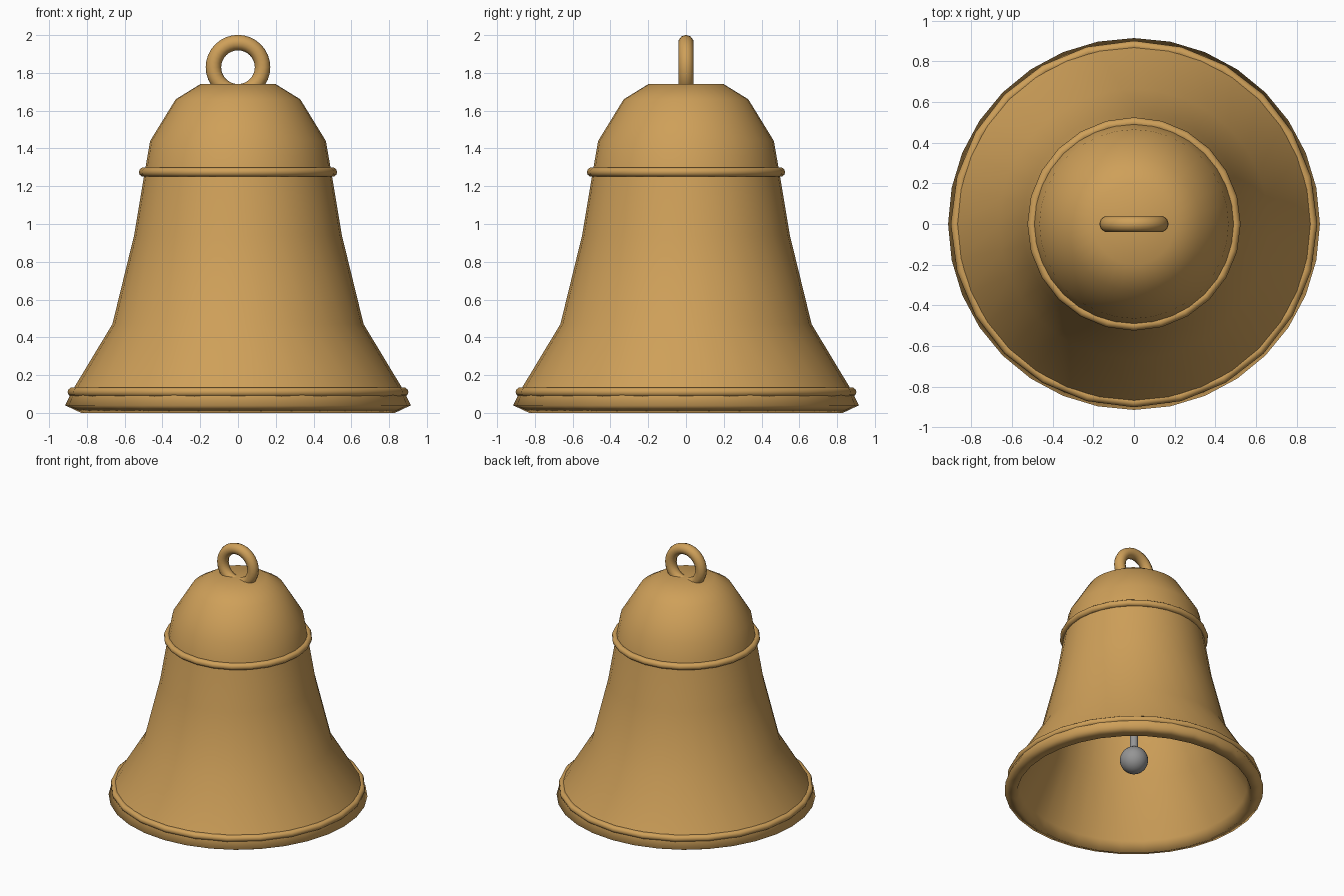
import bpy
from math import pi, radians

cube = bpy.data.objects.get("Cube")
if cube:
    bpy.data.objects.remove(cube, do_unlink=True)


def material(name, color):
    m = bpy.data.materials.new(name)
    m.use_nodes = True
    m.diffuse_color = (*color, 1)
    m.node_tree.nodes["Principled BSDF"].inputs["Base Color"].default_value = (*color, 1)
    return m


bronze = material("bronze", (0.62, 0.35, 0.10))
steel = material("grey steel", (0.30, 0.30, 0.30))


def finish(name, mat, angle=180):
    obj = bpy.context.object
    obj.name = obj.data.name = name
    obj.data.materials.append(mat)
    bpy.ops.object.shade_smooth_by_angle(angle=radians(angle))
    return obj


def ring(name, z, major, minor, segments=24, upright=False):
    bpy.ops.mesh.primitive_torus_add(
        location=(0, 0, z), rotation=(pi / 2 if upright else 0, 0, 0),
        major_radius=major, minor_radius=minor,
        major_segments=segments, minor_segments=10)
    return finish(name, bronze)


# Bell body: outer wall down to the lip, then the inner wall back up
profile = [(0, 1.74), (0.2, 1.74), (0.33, 1.66), (0.465, 1.44), (0.495, 1.27),
           (0.55, 0.94), (0.665, 0.47), (0.87, 0.13), (0.915, 0.04), (0.83, 0),
           (0.80, 0.08), (0.61, 0.47), (0.50, 0.94), (0.42, 1.42),
           (0.30, 1.61), (0.18, 1.68), (0, 1.68)]
mesh = bpy.data.meshes.new("bell_body")
mesh.from_pydata([(r, 0, z) for r, z in profile],
                 [(i, i + 1) for i in range(len(profile) - 1)], [])
body = bpy.data.objects.new("bell_body", mesh)
bpy.context.collection.objects.link(body)
spin = body.modifiers.new("Spin", 'SCREW')
spin.steps = spin.render_steps = 32
spin.use_merge_vertices = True
spin.use_normal_calculate = True
bpy.ops.object.select_all(action='DESELECT')
bpy.context.view_layer.objects.active = body
body.select_set(True)
bpy.ops.object.modifier_apply(modifier="Spin")
bpy.ops.object.mode_set(mode='EDIT')
bpy.ops.mesh.select_all(action='SELECT')
bpy.ops.mesh.normals_make_consistent(inside=False)
bpy.ops.object.mode_set(mode='OBJECT')
finish("bell_body", bronze)

# Decorative bands and hanging loop
ring("shoulder_band", 1.275, 0.50, 0.025)
ring("lip_band", 0.11, 0.877, 0.025)
ring("hanging_loop", 1.83, 0.13, 0.041, 32, True)

# Clapper
bpy.ops.mesh.primitive_cylinder_add(vertices=16, radius=0.03, depth=1.4,
                                    location=(0, 0, 0.99))
finish("clapper_rod", steel, 40)
bpy.ops.mesh.primitive_uv_sphere_add(segments=24, ring_count=14, radius=0.1,
                                     location=(0, 0, 0.28))
finish("clapper_ball", steel)
